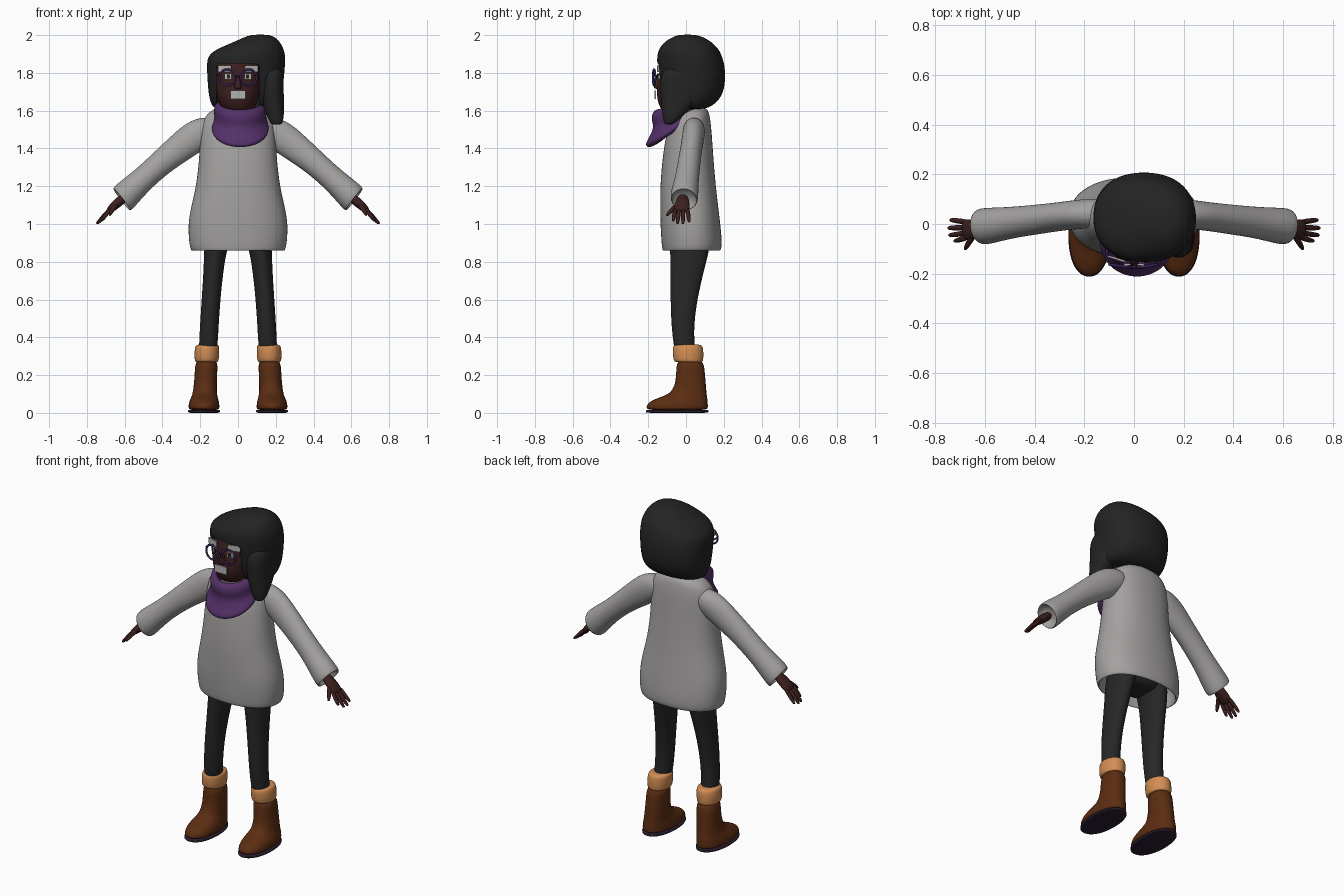
import bpy, bmesh, math
from mathutils import Vector


def material(name, *rgb):
    m = bpy.data.materials.new(name)
    m.diffuse_color = (*rgb, 1)
    return m


GREY = material("sweater grey", .37, .36, .355)
BLACK = material("hair black", .017, .017, .017)
LEGGING = material("legging black", .02, .02, .02)
SKIN = material("dark skin", .045, .014, .013)
PURPLE = material("scarf purple", .09, .03, .14)
BROWN = material("boot brown", .105, .026, .006)
TAN = material("fleece tan", .65, .27, .09)
SOLE = material("sole dark", .025, .013, .03)
FRAME = material("glasses purple", .05, .022, .12)
PALE = material("pale plate", .45, .45, .45)


def circle(n, e):
    for i in range(n):
        a = 2 * math.pi * i / n
        c, s = math.cos(a), math.sin(a)
        yield (math.copysign(abs(c) ** (2 / e), c), math.copysign(abs(s) ** (2 / e), s))


def skin_rings(name, rings, mat, sub=2):
    """Join point rings into a smooth closed body."""
    bm = bmesh.new()
    loops = [[bm.verts.new(p) for p in r] for r in rings]
    n = len(loops[0])
    for a, b in zip(loops, loops[1:]):
        for i in range(n):
            j = (i + 1) % n
            bm.faces.new((a[i], a[j], b[j], b[i]))
    bm.faces.new(loops[0])
    bm.faces.new(loops[-1])
    bmesh.ops.recalc_face_normals(bm, faces=bm.faces)
    for f in bm.faces:
        f.smooth = True
    me = bpy.data.meshes.new(name)
    bm.to_mesh(me)
    bm.free()
    me.materials.append(mat)
    ob = bpy.data.objects.new(name, me)
    bpy.context.collection.objects.link(ob)
    mod = ob.modifiers.new("smooth", "SUBSURF")
    mod.levels = mod.render_levels = sub
    return ob


def stack(name, rows, mat, m=1, n=16, e=2.0):
    """Rows of z, centre x, half width, y front, y back, optional tilt."""
    rings = []
    for z, cx, rx, y0, y1, *t in rows:
        t = t[0] if t else 0
        rings.append([(m * (cx + rx * c * 1.01), (y0 + y1) / 2 + (y1 - y0) / 2 * s * 1.01, z + t * s)
                      for c, s in circle(n, e)])
    return skin_rings(name, rings, mat)


def tube(name, rows, mat, m=1, n=12, sub=2):
    """Rows of x, y, z, half depth, half thickness along one direction."""
    d = (Vector(rows[-1][:3]) - Vector(rows[0][:3])).normalized()
    a = Vector((0, 1, 0))
    a = (a - d * a.dot(d)).normalized()
    b = d.cross(a)
    rings = []
    for x, y, z, ra, rb in rows:
        pts = [Vector((x, y, z)) + a * ra * 1.02 * c + b * rb * 1.02 * s for c, s in circle(n, 2)]
        rings.append([(m * p.x, p.y, p.z) for p in pts])
    return skin_rings(name, rings, mat, sub)


def plate(name, loc, w, h, yaw, mat):
    bpy.ops.mesh.primitive_cube_add(size=1, location=loc, rotation=(0, 0, yaw))
    ob = bpy.context.object
    ob.name = name
    ob.scale = (w, .008, h)
    ob.data.materials.append(mat)


# Sweater, folded in at the hem
stack("sweater", [
    (1.02, 0, .225, -.10, .14), (.90, 0, .235, -.11, .165), (.857, 0, .235, -.115, .172),
    (.857, 0, .25, -.125, .185), (.90, 0, .26, -.13, .192), (1.0, 0, .266, -.136, .182),
    (1.1, 0, .247, -.137, .17), (1.2, 0, .222, -.137, .158), (1.35, 0, .205, -.125, .145),
    (1.48, 0, .20, -.105, .137), (1.56, 0, .185, -.07, .128), (1.605, 0, .14, -.04, .118),
    (1.625, 0, .08, -.04, .09)], GREY, n=20, e=2.25)
stack("collar", [(1.52, 0, .09, -.09, .08), (1.58, 0, .085, -.115, .08), (1.61, 0, .08, -.125, .075),
                 (1.60, 0, .06, -.09, .05)], GREY)

# Scarf: folded cowl dropping at the front
stack("scarf", [
    (1.56, .008, .075, -.10, .05, .03), (1.63, .01, .10, -.14, .08, .035),
    (1.65, .01, .115, -.155, .09, .04), (1.635, .01, .132, -.178, .10, .045),
    (1.60, .012, .142, -.186, .105, .045), (1.56, .012, .135, -.168, .10, .05),
    (1.525, .012, .15, -.20, .09, .075), (1.49, .012, .152, -.218, .06, .07),
    (1.465, .012, .13, -.20, .03, .07), (1.50, .01, .08, -.12, .0, .06)], PURPLE, n=20)

# Legs and hips
stack("hips", [(.865, 0, .12, -.06, .10), (.90, 0, .175, -.085, .13), (.98, 0, .185, -.09, .14),
               (1.05, 0, .15, -.06, .11)], LEGGING)
for m in (-1, 1):
    stack("legging", [
        (.29, .162, .045, -.055, .05), (.36, .157, .05, -.066, .046), (.46, .152, .05, -.078, .042),
        (.60, .143, .05, -.083, .06), (.75, .13, .053, -.083, .095), (.86, .12, .06, -.085, .125),
        (.95, .10, .075, -.09, .135), (1.0, .09, .06, -.06, .1)], LEGGING, m)

    # Boots with fleece cuffs and soles
    stack("boot", [
        (.012, .18, .08, -.207, .116), (.03, .18, .083, -.213, .118), (.055, .18, .081, -.203, .117),
        (.08, .178, .072, -.15, .114), (.10, .176, .065, -.085, .11), (.15, .173, .061, -.057, .106),
        (.22, .169, .06, -.052, .10), (.29, .166, .06, -.05, .092)], BROWN, m, e=2.2)
    stack("boot_sole", [(0, .18, .082, -.208, .117), (.002, .18, .085, -.214, .12),
                        (.014, .18, .086, -.215, .121), (.017, .18, .08, -.207, .116)], SOLE, m, e=2.2)
    stack("boot_cuff", [(.267, .166, .055, -.05, .083), (.272, .166, .064, -.066, .092),
                        (.315, .165, .067, -.072, .094), (.352, .163, .065, -.071, .09),
                        (.364, .162, .055, -.058, .078)], TAN, m)

    # Sleeve, open at the wrist
    tube("sleeve", [
        (.10, .045, 1.53, .055, .055), (.20, .042, 1.485, .06, .088), (.30, .03, 1.41, .057, .078),
        (.40, .017, 1.33, .06, .067), (.50, .005, 1.24, .063, .064), (.58, -.007, 1.165, .073, .075),
        (.612, -.01, 1.133, .073, .077), (.622, -.01, 1.124, .065, .067), (.58, -.01, 1.163, .055, .055)],
        GREY, m, n=16)

    # Hand
    tube("palm", [(.59, -.015, 1.15, .028, .024), (.63, -.018, 1.118, .036, .026),
                  (.665, -.022, 1.087, .044, .022), (.69, -.025, 1.065, .04, .015)], SKIN, m)
    for y, x, ye, z in ((.008, .742, .016, 1.01), (-.014, .75, -.016, 1.0),
                        (-.036, .746, -.045, 1.0), (-.055, .725, -.068, 1.015)):
        tube("finger", [(.67, y, 1.085, .012, .013), ((.67 + x) / 2, (y + ye) / 2, (1.087 + z) / 2, .012, .012),
                        (x - .008, ye, z + .008, .010, .009), (x, ye, z, .005, .005)], SKIN, m, 8, 1)
    tube("thumb", [(.64, -.035, 1.11, .014, .016), (.665, -.075, 1.075, .013, .013),
                   (.678, -.098, 1.05, .009, .009), (.68, -.104, 1.044, .004, .004)], SKIN, m, 8, 1)

# Head, neck and nose
stack("head", [
    (1.585, 0, .05, -.10, .03), (1.60, 0, .08, -.13, .06), (1.65, 0, .106, -.154, .09),
    (1.71, 0, .12, -.156, .10), (1.78, 0, .122, -.146, .11), (1.85, 0, .115, -.138, .11),
    (1.90, 0, .09, -.10, .09), (1.915, 0, .05, -.05, .05)], SKIN, e=2.3)
stack("neck", [(1.5, 0, .05, -.04, .06), (1.56, 0, .05, -.05, .06), (1.64, 0, .05, -.05, .05)], SKIN)
stack("nose", [(1.715, 0, .014, -.168, -.14), (1.725, 0, .024, -.174, -.13),
               (1.745, 0, .018, -.168, -.13), (1.78, 0, .01, -.155, -.13)], SKIN, n=8)

# Hair: lopsided bob with an opening cut for the face
hair = stack("hair", [
    (1.605, .035, .15, -.06, .085), (1.625, .04, .18, -.10, .145), (1.68, .04, .196, -.13, .195),
    (1.76, .04, .202, -.145, .21), (1.84, .042, .208, -.153, .206), (1.89, .045, .206, -.154, .19),
    (1.925, .063, .18, -.145, .175), (1.965, .102, .12, -.115, .135), (1.99, .115, .08, -.07, .09),
    (2.003, .118, .045, -.035, .05)], BLACK, n=20, e=2.25)
bpy.ops.mesh.primitive_cube_add(size=1, location=(0, -.165, 1.67))
cutter = bpy.context.object
cutter.name = "face_cutter"
cutter.hide_render = True
cutter.scale = (.228, .27, .36)
bpy.ops.object.transform_apply(location=False, rotation=False, scale=True)
bev = cutter.modifiers.new("round", "BEVEL")
bev.width, bev.segments = .025, 4
cut = hair.modifiers.new("face opening", "BOOLEAN")
cut.operation, cut.solver, cut.object = "DIFFERENCE", "EXACT", cutter
bpy.context.view_layer.objects.active = hair
for name in [mod.name for mod in hair.modifiers]:
    bpy.ops.object.modifier_apply(modifier=name)
bpy.data.objects.remove(cutter)
for p in hair.data.polygons:
    p.use_smooth = True
hair.data.set_sharp_from_angle(angle=math.radians(40))
stack("hair_lock", [
    (1.525, .205, .025, -.11, -.075), (1.54, .203, .036, -.12, -.05), (1.58, .197, .048, -.127, -.005),
    (1.65, .182, .063, -.135, .06), (1.74, .178, .065, -.142, .09), (1.84, .18, .06, -.13, .08)],
    BLACK, n=12, e=2.3)

# Eyes, brows and mouth plates
plate("mouth", (0, -.163, 1.685), .08, .045, 0, PALE)
for m in (-1, 1):
    plate("brow", (m * .07, -.14, 1.823), .072, .034, m * .3, PALE)
    plate("eye", (m * .052, -.146, 1.781), .036, .034, m * .2, PALE)
    plate("pupil", (m * .05, -.151, 1.781), .016, .022, m * .2, BLACK)
    # Glasses
    bpy.ops.mesh.primitive_torus_add(location=(m * .056, -.169, 1.776), rotation=(math.pi / 2, 0, m * .15),
                                     major_radius=.043, minor_radius=.0055,
                                     major_segments=32, minor_segments=8)
    ring = bpy.context.object
    ring.name = "glasses_rim"
    ring.data.materials.append(FRAME)
    bpy.ops.object.shade_smooth()
    stack("glasses_arm", [(1.785, .109, .006, -.162, -.04), (1.795, .109, .006, -.162, -.04)], FRAME, m, 8, 4)
stack("glasses_bridge", [(1.78, 0, .016, -.178, -.168), (1.79, 0, .016, -.178, -.168)], FRAME, n=8, e=4)
